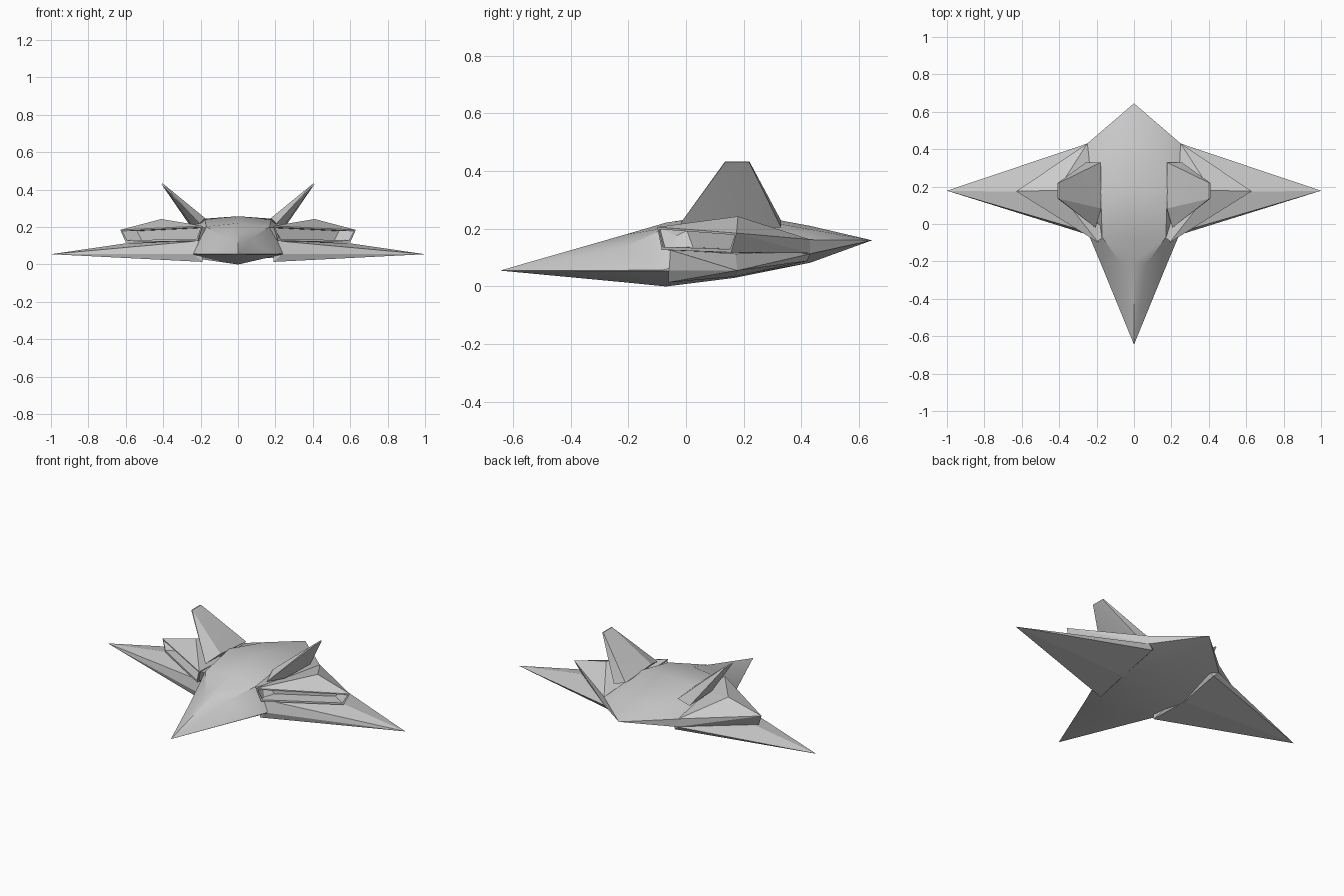
import bpy, bmesh, math
from mathutils import Vector

if "Cube" in bpy.data.objects:
    bpy.data.objects.remove(bpy.data.objects["Cube"])


def finish(bm, name, smooth=None):
    bmesh.ops.recalc_face_normals(bm, faces=bm.faces)
    me = bpy.data.meshes.new(name)
    bm.to_mesh(me)
    bm.free()
    ob = bpy.data.objects.new(name, me)
    bpy.context.collection.objects.link(ob)
    bpy.ops.object.select_all(action='DESELECT')
    ob.select_set(True)
    bpy.context.view_layer.objects.active = ob
    if smooth:
        bpy.ops.object.shade_smooth_by_angle(angle=math.radians(smooth))
    return ob


def hull(points):
    bm = bmesh.new()
    for p in points:
        bm.verts.new(p)
    res = bmesh.ops.convex_hull(bm, input=bm.verts[:])
    loose = [v for v in bm.verts if not v.link_faces]
    bmesh.ops.delete(bm, geom=loose, context='VERTS')
    bmesh.ops.dissolve_limit(bm, angle_limit=0.015, verts=bm.verts[:], edges=bm.edges[:])
    bmesh.ops.recalc_face_normals(bm, faces=bm.faces)
    return bm


def mirror(ob):
    ob.modifiers.new("mirror", 'MIRROR').use_axis[0] = True


# Fuselage: half sections (x, z) from top centre to bottom centre, lofted nose to tail
nose, tail = (0, -0.645, 0.055), (0, 0.645, 0.16)
stations = [
    (-0.21, [(0, .18), (.07, .137), (.178, .056), (.178, .054), (0, .014)]),
    (-0.07, [(0, .221), (.17, .203), (.237, .058), (.237, .054), (0, .0)]),
    (0.17, [(0, .258), (.178, .245), (.25, .18), (.25, .036), (0, .03)]),
    (0.43, [(0, .21), (.13, .198), (.25, .162), (.25, .113), (0, .082)]),
]
bm = bmesh.new()
rings = []
for y, half in stations:
    pts = half + [(-x, z) for x, z in half[-2:0:-1]]
    rings.append([bm.verts.new((x, y, z)) for x, z in pts])
n = len(rings[0])
ends = bm.verts.new(nose), bm.verts.new(tail)
for i in range(n):
    j = (i + 1) % n
    for a, b in zip(rings, rings[1:]):
        bm.faces.new((a[i], a[j], b[j], b[i]))
    bm.faces.new((ends[0], rings[0][j], rings[0][i]))
    bm.faces.new((ends[1], rings[-1][i], rings[-1][j]))
finish(bm, "fuselage", 30)

# Wings: thin wedges with a ridge running out to the tip
wing = hull([(1, .178, .055), (.237, -.06, .055), (.25, .43, .113),
             (.60, .172, .113), (.19, -.06, .128), (.19, .40, .12),
             (.19, -.06, .014), (.22, .17, .034), (.22, .42, .088)])
mirror(finish(wing, "wings"))


# Engine housings: faceted wedges with a hollowed slanted intake
def on_front(x, z):
    return (x, -.1 + (x - .19) * .625, z)


nac = hull([on_front(.19, .206), on_front(.63, .185), on_front(.60, .118),
            on_front(.215, .127), (.41, .18, .243), (.25, .43, .163),
            (.25, .43, .115), (.20, .10, .19), (.20, .10, .115)])
front_dir = Vector((.53, -.848, 0))
face = max(nac.faces, key=lambda f: f.normal.dot(front_dir))
bmesh.ops.inset_region(nac, faces=[face], thickness=0.013)
inner = bmesh.ops.extrude_discrete_faces(nac, faces=[face])["faces"][0]
bmesh.ops.translate(nac, verts=inner.verts[:], vec=(-.08, .05, 0))
mirror(finish(nac, "engine_housings"))

# Tail fins: canted outwards, thick at the root
fin = hull([(.205, -.02, .218), (.176, .083, .248), (.176, .33, .228),
            (.255, .33, .205), (.245, .10, .205),
            (.402, .135, .433), (.41, .137, .431),
            (.402, .22, .433), (.41, .218, .431)])
mirror(finish(fin, "tail_fins", 20))
